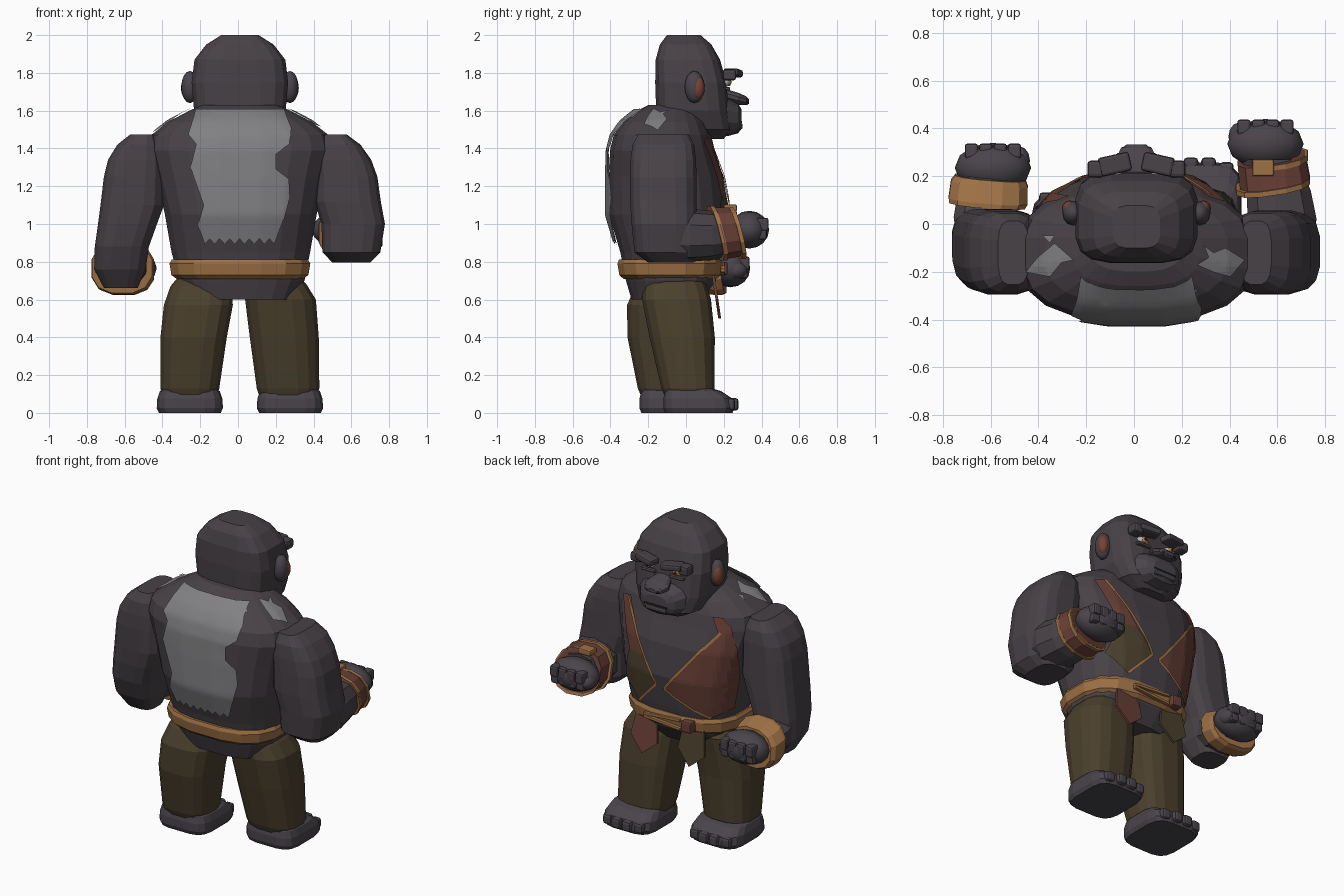
import bpy, bmesh, math
from mathutils import Vector
from mathutils.bvhtree import BVHTree

if "Cube" in bpy.data.objects:
    bpy.data.objects.remove(bpy.data.objects["Cube"], do_unlink=True)


def material(name, r, g, b):
    m = bpy.data.materials.new(name)
    m.use_nodes = True
    m.diffuse_color = (r, g, b, 1)
    bsdf = m.node_tree.nodes["Principled BSDF"]
    bsdf.inputs["Base Color"].default_value = (r, g, b, 1)
    bsdf.inputs["Roughness"].default_value = 0.8
    return m


FUR = material("dark fur", .065, .054, .063)
SKIN = material("dark skin", .067, .058, .07)
SILVER = material("silver fur", .22, .215, .225)
GOLD = material("tan leather", .34, .165, .06)
RED = material("red brown leather", .14, .05, .037)
OLIVE = material("olive cloth", .07, .051, .026)
EAR = material("inner ear", .18, .055, .035)
WHITE = material("eye white", .45, .5, .52)
IRIS = material("amber iris", .5, .2, .03)
BLACK = material("dark line", .012, .01, .012)


def finish(name, bm, mat, smooth=False):
    bmesh.ops.recalc_face_normals(bm, faces=bm.faces)
    me = bpy.data.meshes.new(name)
    bm.to_mesh(me)
    bm.free()
    me.materials.append(mat)
    me.polygons.foreach_set("use_smooth", [smooth] * len(me.polygons))
    ob = bpy.data.objects.new(name, me)
    bpy.context.collection.objects.link(ob)
    return ob


def loft(name, rings, mat, axis="z", power=2.8, sides=16, lean=(0, 0)):
    """Rings are (x, y, z, half width, half depth), stacked along z or y."""
    bm = bmesh.new()
    loops = []
    for x, y, z, a, b in rings:
        loop = []
        for i in range(sides):
            t = 2 * math.pi * (i + .5) / sides
            c, s = math.cos(t), math.sin(t)
            u = a * math.copysign(abs(c) ** (2 / power), c)
            v = b * math.copysign(abs(s) ** (2 / power), s)
            slant = u * lean[0] + v * lean[1]
            loop.append(bm.verts.new((x + u, y + v, z + slant) if axis == "z" else (x + u, y + slant, z + v)))
        loops.append(loop)
    for p, q in zip(loops, loops[1:]):
        for i in range(sides):
            j = (i + 1) % sides
            bm.faces.new((p[i], p[j], q[j], q[i]))
    bm.faces.new(loops[0])
    bm.faces.new(loops[-1])
    return finish(name, bm, mat)


def box(name, at, half, mat, bevel=.02, rot=(0, 0, 0)):
    bm = bmesh.new()
    bmesh.ops.create_cube(bm, size=2)
    bmesh.ops.scale(bm, vec=half, verts=bm.verts)
    if bevel:
        bmesh.ops.bevel(bm, geom=bm.edges[:], offset=bevel, segments=2, profile=.5, affect="EDGES")
    ob = finish(name, bm, mat)
    ob.location, ob.rotation_euler = at, rot
    return ob


def ball(name, at, radii, mat):
    bm = bmesh.new()
    bmesh.ops.create_uvsphere(bm, u_segments=12, v_segments=8, radius=1)
    bmesh.ops.scale(bm, vec=radii, verts=bm.verts)
    ob = finish(name, bm, mat, True)
    ob.location = at
    return ob


# Torso with heavy shoulders and belly
torso = loft("torso", [
    (.02, -.1, .6, .285, .19), (.02, -.08, .7, .335, .24), (.015, -.08, .85, .37, .27),
    (.015, -.095, 1.05, .405, .315), (.01, -.105, 1.25, .45, .305), (.01, -.125, 1.39, .49, .28),
    (.01, -.125, 1.47, .475, .26), (.01, -.115, 1.54, .385, .22), (.01, -.1, 1.6, .27, .16),
    (.01, -.08, 1.63, .2, .12)], FUR, power=2.7, sides=20)
TREE = BVHTree.FromPolygons([v.co for v in torso.data.vertices],
                            [list(p.vertices) for p in torso.data.polygons])


def patch(name, outline, view, mat, lift=.008, smooth=False):
    """Wrap a flat outline onto the torso, projected from the given direction."""
    bm = bmesh.new()
    view = Vector(view)
    top = abs(view.z) > .5
    bm.faces.new([bm.verts.new((u, v, 0) if top else (u, 0, v)) for u, v in outline])
    bm.normal_update()
    bmesh.ops.triangulate(bm, faces=bm.faces[:])
    for normal in (Vector((1, 0, 0)), Vector((0, 1, 0) if top else (0, 0, 1))):
        for k in range(-30, 85):
            bmesh.ops.bisect_plane(bm, geom=bm.verts[:] + bm.edges[:] + bm.faces[:],
                                   plane_co=normal * (k * .02 + .003), plane_no=normal)
    for v in bm.verts:
        start = v.co + view * 3
        hit, normal, _, _ = TREE.ray_cast(start, -view)
        if hit is None:
            hit, normal, _, _ = TREE.find_nearest(v.co + view * .2)
        v.co = hit + (view + normal) * lift * .7
    return finish(name, bm, mat, smooth)


BACK, FRONT, UP = (0, -1, 0), (0, 1, 0), (0, 0, 1)

# Silver saddle with a ragged lower edge
ragged = [(.19 - .026 * i, .895 + .03 * (i % 2)) for i in range(15)]
patch("silver_back", [(-.22, 1.6), (.24, 1.6), (.28, 1.5), (.27, 1.42), (.2, 1.37), (.2, 1.29), (.265, 1.24),
                      (.27, 1.14), (.24, 1.03)]
      + ragged + [(-.21, 1.0), (-.18, 1.1), (-.25, 1.3), (-.22, 1.42), (-.26, 1.47)], BACK, SILVER, .016, True)
patch("silver_right_shoulder", [(.29, -.09), (.33, -.12), (.38, -.1), (.46, -.15), (.4, -.22),
                                (.33, -.2), (.26, -.17), (.31, -.14)], UP, SILVER)
patch("silver_left_shoulder", [(-.33, -.08), (-.25, -.15), (-.3, -.16), (-.35, -.22), (-.45, -.2), (-.4, -.14)], UP, SILVER)
patch("silver_right_tuft", [(.16, -.28), (.22, -.24), (.27, -.28), (.2, -.3)], UP, SILVER)
patch("silver_left_tuft", [(-.38, -.05), (-.33, -.05), (-.35, -.08)], UP, SILVER)

# Open vest with leather trim
patch("vest_left", [(-.27, 1.47), (-.32, 1.37), (.0, .98), (-.27, .83), (-.35, .87),
                    (-.39, 1.1), (-.41, 1.28), (-.38, 1.42), (-.33, 1.47)], FRONT, RED)
patch("vest_right_upper", [(.31, 1.46), (.38, 1.44), (.27, 1.15), (.15, 1.15)], FRONT, RED)
patch("vest_right_lower", [(.15, 1.15), (.27, 1.15), (.33, .95), (.2, .84), (.05, 1.0)], FRONT, OLIVE)
for name, x0, z0, x1, z1 in (("left", -.33, 1.385, 0, .98), ("right", .32, 1.45, .05, 1.0),
                             ("left_hem", 0, .98, -.27, .83), ("right_hem", .05, 1, .2, .84)):
    d = Vector((z1 - z0, x0 - x1)).normalized() * .009
    patch("vest_trim_" + name, [(x0 + d.x, z0 + d.y), (x1 + d.x, z1 + d.y),
                                (x1 - d.x, z1 - d.y), (x0 - d.x, z0 - d.y)], FRONT, GOLD, .014)

# Belt, buckle and hanging flaps
loft("belt", [(.01, -.085, .71, .34, .25), (.01, -.085, .73, .368, .272),
              (.01, -.085, .79, .378, .282), (.01, -.085, .812, .366, .274)], GOLD, power=2.7)
box("belt_knot", (-.15, .19, .765), (.035, .03, .035), RED, .01)
for k in (-1, 1):
    box("belt_cord", (.03, .195, .762 + k * .018), (.13, .012, .009), GOLD, .004, (0, .08 * k, 0))
for name, x, mat in (("right_flap", .175, RED), ("left_flap", -.16, OLIVE)):
    bm = bmesh.new()
    shape = [(-.075, .74), (.075, .74), (.1, .6), (.01, .5), (-.09, .58)]
    face = bm.faces.new([bm.verts.new((x + u, .15 + (.74 - z) * .15, z)) for u, z in shape])
    grown = bmesh.ops.extrude_face_region(bm, geom=[face])["geom"]
    bmesh.ops.translate(bm, vec=(0, -.015, 0), verts=[g for g in grown if isinstance(g, bmesh.types.BMVert)])
    finish(name, bm, mat)

# Head, lofted upward from the chin
loft("head", [(.01, .1, 1.45, .11, .1), (.01, .07, 1.5, .2, .175), (.01, .035, 1.6, .245, .195),
              (.01, .025, 1.75, .258, .19), (.01, .01, 1.87, .243, .172), (.01, -.002, 1.95, .18, .138),
              (.01, -.012, 2.0, .1, .09)], FUR, power=3.8)
loft("muzzle", [(.01, .12, 1.575, .2, .115), (.01, .22, 1.57, .165, .105), (.01, .275, 1.56, .125, .08),
                (.01, .295, 1.555, .08, .05)], SKIN, "y", 2.6, 14)
loft("nose", [(.01, .2, 1.685, .05, .035), (.01, .28, 1.662, .085, .032), (.01, .32, 1.652, .065, .024),
              (.01, .333, 1.648, .03, .012)], SKIN, "y", 2.4, 12)
box("mouth_line", (.01, .285, 1.54), (.08, .012, .005), BLACK, 0)
box("lower_lip", (.01, .275, 1.517), (.075, .025, .016), SKIN, .01)
for s, side in ((1, "right"), (-1, "left")):
    x = .01 + s * .1
    box("brow_" + side, (x - s * .01, .25, 1.8), (.066, .04, .02), FUR, .012, (0, -s * .08, -s * .22))
    box("brow_tuft_" + side, (x + s * .07, .23, 1.79), (.035, .035, .03), FUR, .014)
    ball("eye_" + side, (x, .206, 1.75), (.04, .028, .024), WHITE)
    ball("iris_" + side, (x, .227, 1.75), (.02, .012, .02), IRIS)
    ball("pupil_" + side, (x, .236, 1.75), (.009, .006, .009), BLACK)
    box("lower_lid_" + side, (x, .212, 1.716), (.05, .022, .01), SKIN, .008)
    ball("nostril_" + side, (.01 + s * .035, .323, 1.645), (.014, .01, .009), BLACK)
    ball("ear_" + side, (.01 + s * .265, .045, 1.725), (.045, .052, .085), SKIN)
    ball("inner_ear_" + side, (.01 + s * .28, .065, 1.72), (.032, .034, .06), EAR)


def hand(side, x, y, z):
    """Closed fist with four knuckled fingers and a thumb."""
    ball("fist_" + side, (x, y, z), (.16, .105, .1), SKIN)
    for i in range(4):
        fx = x + (i - 1.5) * .06
        box("finger_" + side, (fx, y + .07, z + .028), (.028, .032, .035), SKIN, .012)
        box("fingertip_" + side, (fx, y + .065, z - .025), (.026, .028, .028), SKIN, .012)
    s = 1 if x > 0 else -1
    ball("thumb_" + side, (x - s * .11, y + .03, z - .01), (.045, .06, .045), SKIN)


# Right arm, bent and raised
loft("upper_arm_right", [(.6, -.08, .795, .1, .12), (.6, -.11, .85, .155, .165), (.61, -.115, 1.0, .17, .175),
                         (.58, -.12, 1.12, .178, .178), (.572, -.12, 1.25, .168, .178),
                         (.552, -.12, 1.34, .155, .175), (.53, -.12, 1.42, .12, .165),
                         (.51, -.12, 1.475, .065, .135)], FUR, power=3.2)
loft("forearm_right", [(.61, -.12, .95, .13, .13), (.62, .02, .94, .15, .14), (.605, .14, .94, .14, .13),
                       (.57, .27, .955, .12, .11)], FUR, "y", 2.5, 10)
loft("cuff_right", [(.59, .17, .95, .15, .14), (.575, .275, .96, .145, .13)], RED, "y", 2.5, 12, (.15, -.25))
for y, w in ((.165, .158), (.265, .15)):
    loft("cuff_trim_right", [(.583, y - .01, .95, w, w - .01), (.581, y + .012, .952, w, w - .01)],
         GOLD, "y", 2.5, 12, (.15, -.25))
box("cuff_plate", (.54, .235, 1.085), (.045, .035, .018), GOLD, .008)
hand("right", .55, .335, .97)

# Left arm, hanging lower
loft("upper_arm_left", [(-.62, -.06, .66, .09, .09), (-.625, -.08, .76, .138, .14), (-.615, -.1, .88, .145, .165),
                        (-.585, -.11, 1.0, .158, .175), (-.56, -.115, 1.1, .17, .178),
                        (-.55, -.12, 1.25, .162, .178), (-.54, -.12, 1.34, .15, .175),
                        (-.525, -.12, 1.42, .115, .165), (-.505, -.12, 1.475, .065, .135)], FUR, power=3.2)
loft("forearm_left", [(-.62, -.12, .84, .12, .13), (-.62, .03, .79, .14, .12), (-.61, .2, .755, .12, .095)],
     FUR, "y", 2.5, 10)
loft("cuff_left", [(-.615, .08, .768, .163, .137), (-.61, .1, .765, .17, .142), (-.605, .17, .75, .165, .13),
                   (-.6, .195, .75, .15, .12)], GOLD, "y", 2.5, 12, (-.08, -.12))
hand("left", -.59, .235, .765)

# Trouser legs and feet, the left set further back
loft("leg_right", [(.265, .015, .09, .155, .13), (.265, .01, .13, .168, .142), (.245, -.02, .4, .185, .175),
                   (.225, -.05, .6, .19, .185), (.2, -.06, .68, .165, .17), (.19, -.06, .73, .13, .13)], OLIVE)
loft("leg_left", [(-.255, -.11, .09, .145, .13), (-.255, -.11, .13, .158, .147), (-.235, -.13, .4, .178, .182),
                  (-.21, -.12, .57, .185, .195), (-.195, -.09, .67, .165, .18), (-.18, -.08, .73, .13, .13)], OLIVE)
for side, x, y in (("right", .275, .068), ("left", -.255, -.058)):
    loft("foot_" + side, [(x, y, 0, .165, .18), (x, y, .025, .177, .19), (x, y - .005, .075, .174, .185),
                          (x, y - .03, .115, .16, .15), (x, y - .05, .13, .14, .12)], SKIN, power=4.2)
    for i in range(4):
        box("toe_" + side, (x + (i - 1.5) * .074, y + .185 - (i - 1.5) ** 2 * .01, .045),
            (.031, .028, .033), SKIN, .016)
